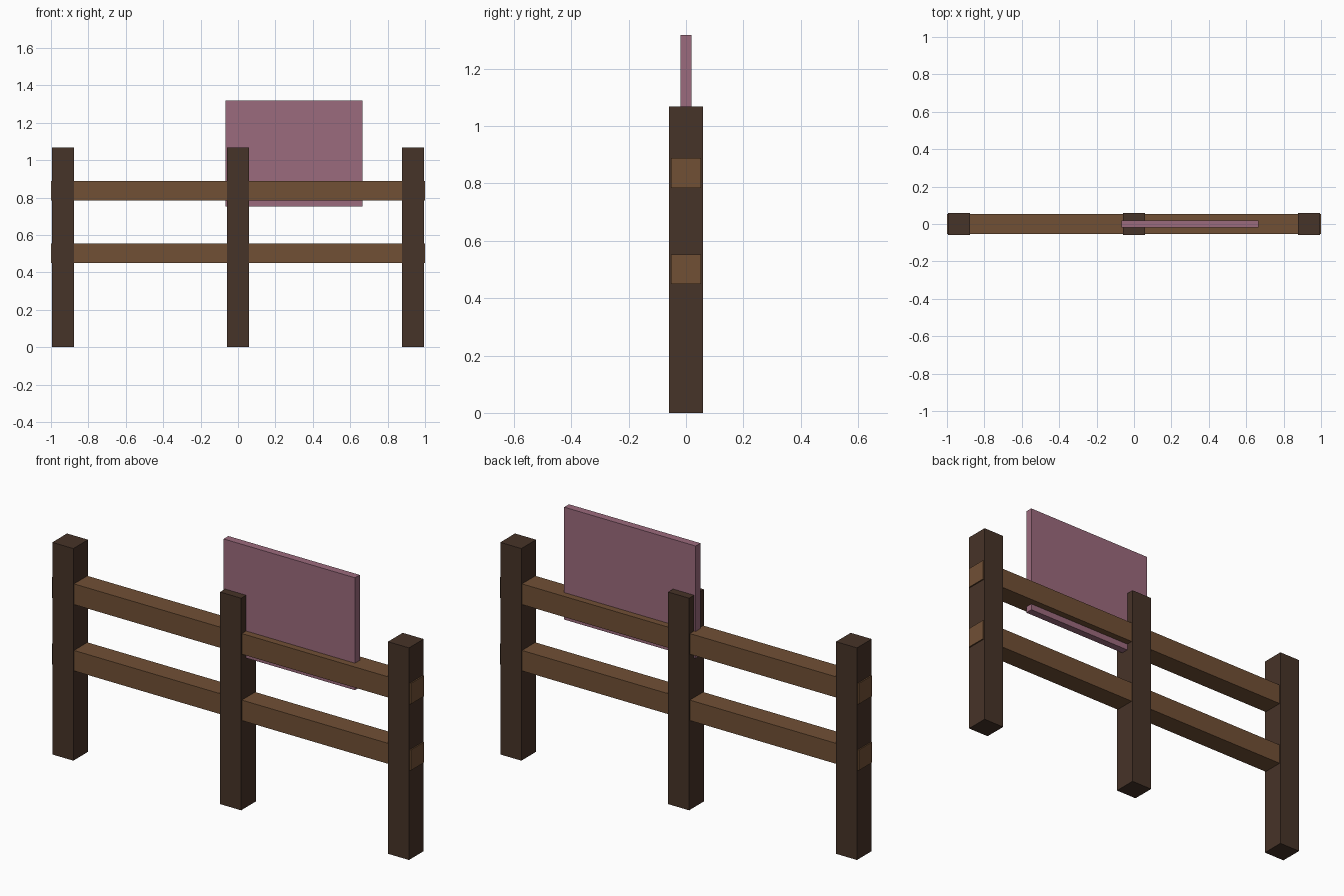
import bpy

if "Cube" in bpy.data.objects:
    bpy.data.objects.remove(bpy.data.objects["Cube"])


def material(name, color):
    mat = bpy.data.materials.new(name)
    mat.diffuse_color = (*color, 1.0)
    mat.use_nodes = True
    mat.node_tree.nodes["Principled BSDF"].inputs["Base Color"].default_value = mat.diffuse_color
    return mat


def box(name, x, y, z, mat):
    """Box spanning the (min, max) ranges x, y, z."""
    spans = (x, y, z)
    bpy.ops.mesh.primitive_cube_add(size=1, location=[(a + b) / 2 for a, b in spans])
    obj = bpy.context.object
    obj.name = name
    obj.scale = [b - a for a, b in spans]
    bpy.ops.object.transform_apply(location=False, rotation=False, scale=True)
    obj.data.materials.append(mat)
    return obj


dark_wood = material("dark_wood", (0.062, 0.033, 0.021))
rail_wood = material("rail_wood", (0.165, 0.08, 0.036))
panel_paint = material("panel_paint", (0.33, 0.145, 0.205))

# Three square posts
H = 0.0585
for name, cx in (("left_post", -0.935), ("middle_post", 0.0), ("right_post", 0.935)):
    box(name, (cx - H, cx + H), (-H, H), (0, 1.068), dark_wood)

# Two rails running through the posts, ends just proud of them
for name, z in (("lower_rail", (0.45, 0.553)), ("upper_rail", (0.784, 0.888))):
    box(name, (-1, 1), (-0.053, 0.053), z, rail_wood)

# Cloth or board hung over the upper rail
box("hanging_panel", (-0.067, 0.665), (-0.019, 0.019), (0.752, 1.318), panel_paint)
